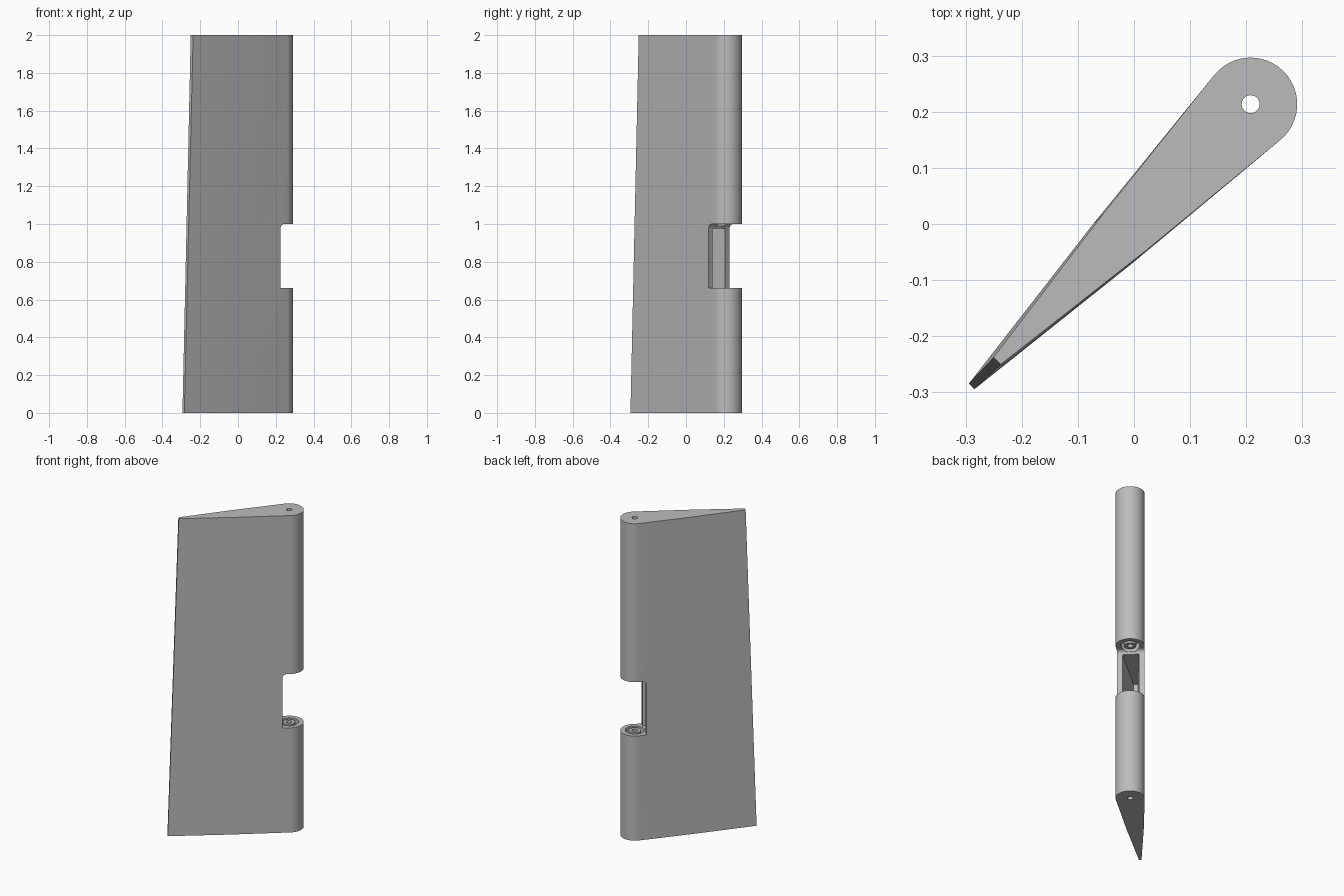
import bpy, bmesh, math
from mathutils import Matrix

cube = bpy.data.objects.get("Cube")
if cube:
    bpy.data.objects.remove(cube, do_unlink=True)

mat = bpy.data.materials.new("light grey")
mat.use_nodes = True
GREY = (0.5, 0.5, 0.5, 1)
mat.diffuse_color = GREY
mat.node_tree.nodes["Principled BSDF"].inputs["Base Color"].default_value = GREY

HINGE, OFF, RADIUS = 0.298, 0.004, 0.083
CUT, LOW, HIGH = 0.244, 0.66, 1.0
SPIN = Matrix.Rotation(math.radians(45), 4, 'Z')   # chord lies on the diagonal


def loft(name, rings):
    """Closed solid through matching rings of points."""
    bm = bmesh.new()
    loops = [[bm.verts.new(p) for p in ring] for ring in rings]
    n = len(loops[0])
    for a, b in zip(loops, loops[1:]):
        for i in range(n):
            j = (i + 1) % n
            bm.faces.new((a[i], a[j], b[j], b[i]))
    bm.faces.new(loops[0])
    bm.faces.new(loops[-1])
    bmesh.ops.recalc_face_normals(bm, faces=bm.faces)
    bm.transform(SPIN)
    me = bpy.data.meshes.new(name)
    bm.to_mesh(me)
    bm.free()
    me.materials.append(mat)
    ob = bpy.data.objects.new(name, me)
    bpy.context.collection.objects.link(ob)
    return ob


def prism(name, outline, z0, z1):
    return loft(name, [[(u, v, z) for u, v in outline] for z in (z0, z1)])


def circle(u, v, r, n=32):
    return [(u + r * math.cos(2 * math.pi * i / n),
             v + r * math.sin(2 * math.pi * i / n)) for i in range(n)]


def subtract(target, cutter):
    mod = target.modifiers.new(cutter.name, 'BOOLEAN')
    mod.operation, mod.solver, mod.object = 'DIFFERENCE', 'EXACT', cutter
    bpy.context.view_layer.objects.active = target
    bpy.ops.object.modifier_apply(modifier=mod.name)
    bpy.data.objects.remove(cutter, do_unlink=True)


def blade_ring(z, tip, half):
    """Round nose, slightly bowed sides and a blunt trailing edge."""
    nose = [math.radians(-96 + 192 * i / 24) for i in range(25)]
    pts = [(HINGE + RADIUS * math.cos(a), OFF + RADIUS * math.sin(a)) for a in nose]
    mid, wide = (HINGE + tip) / 2, (RADIUS + half) / 2 + 0.004
    pts += [(mid, OFF / 2 + wide), (tip, half), (tip, -half), (mid, OFF / 2 - wide)]
    return [(u, v, z) for u, v in pts]


# Tapered blade
blade = loft("blade", [blade_ring(0, -0.409, 0.007), blade_ring(2, -0.345, 0.009)])

# Notch in the nose, with a rounded upper inner corner
R = 0.025
side = [(0.6, LOW), (CUT, LOW)]
side += [(CUT + R - R * math.cos(a), HIGH - R + R * math.sin(a))
         for a in (math.pi / 2 * i / 6 for i in range(7))]
side.append((0.6, HIGH))
subtract(blade, loft("notch", [[(u, v, z) for u, z in side] for v in (-0.3, 0.3)]))

# Hollow running back into the blade behind the notch
subtract(blade, prism("hollow", [(CUT + 0.01, 0.05), (-0.1, 0.012), (-0.1, -0.012),
                                 (CUT + 0.01, -0.045)], LOW, HIGH - R))

# Hinge hole and the recess rings that leave a boss around it
subtract(blade, prism("hinge_hole", circle(HINGE, OFF, 0.016), -0.1, 2.1))
for z0, z1 in ((LOW - 0.04, LOW + 0.01), (HIGH - 0.01, HIGH + 0.04)):
    recess = prism("recess", circle(HINGE, OFF, 0.055), z0, z1)
    subtract(recess, prism("boss", circle(HINGE, OFF, 0.035), z0 - 0.1, z1 + 0.1))
    subtract(blade, recess)

bpy.ops.object.select_all(action='DESELECT')
blade.select_set(True)
bpy.context.view_layer.objects.active = blade
bpy.ops.object.shade_smooth_by_angle(angle=math.radians(30))
